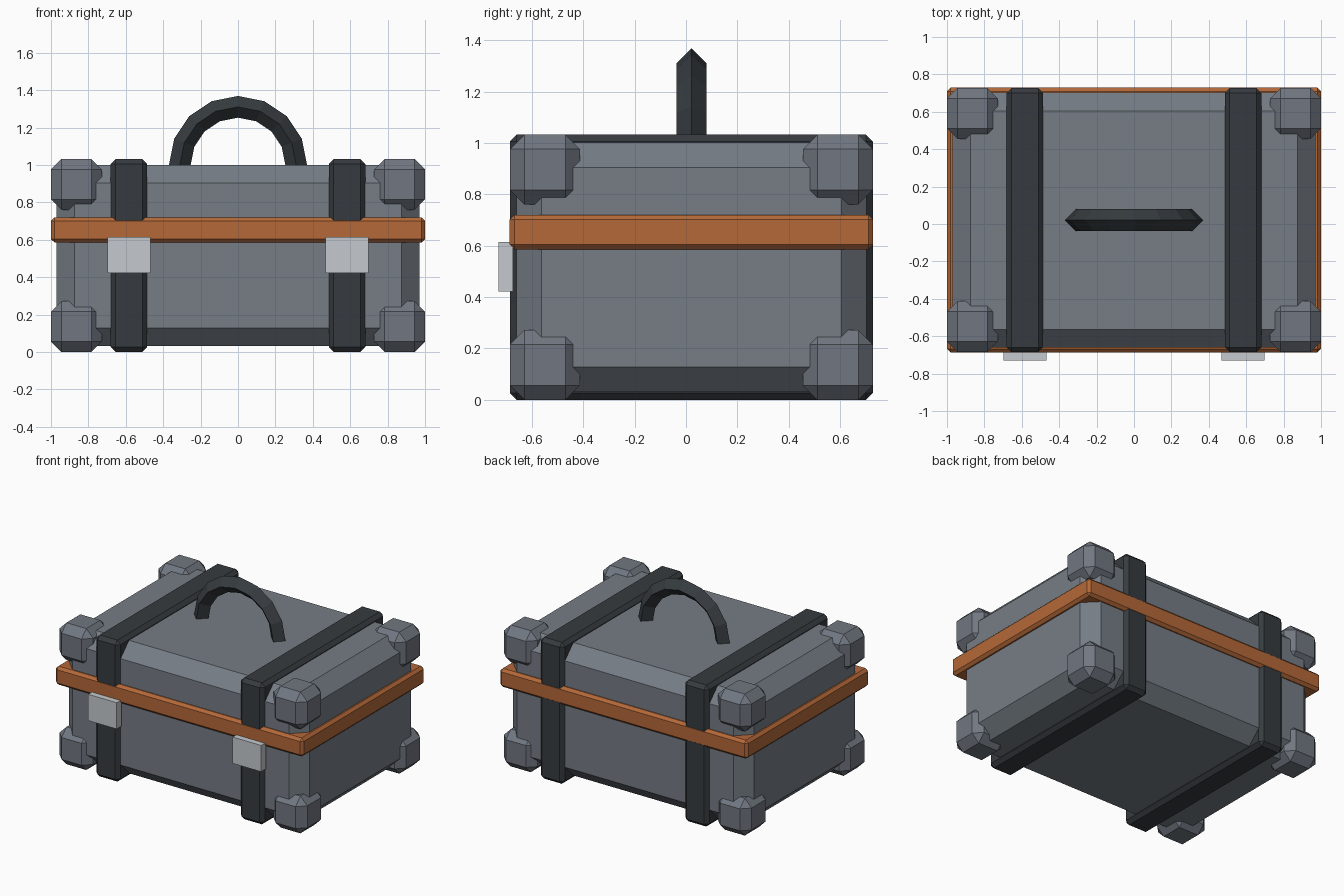
import bpy, bmesh, math
from mathutils import Vector

default = bpy.data.objects.get("Cube")
if default:
    bpy.data.objects.remove(default, do_unlink=True)


def material(name, r, g, b):
    m = bpy.data.materials.new(name)
    m.use_nodes = True
    m.diffuse_color = (r, g, b, 1)
    bsdf = next(n for n in m.node_tree.nodes if n.type == 'BSDF_PRINCIPLED')
    bsdf.inputs["Base Color"].default_value = (r, g, b, 1)
    return m


shell_grey = material("shell_grey", 0.18, 0.205, 0.235)
cap_grey = material("cap_grey", 0.165, 0.185, 0.22)
strap_black = material("strap_black", 0.037, 0.044, 0.05)
band_orange = material("band_orange", 0.46, 0.14, 0.04)
latch_silver = material("latch_silver", 0.56, 0.59, 0.62)

MID_Y = 0.021     # depth centre of the case
HALF_Y = 0.706    # half depth over straps and caps


def finish(name, bm, mat):
    bmesh.ops.recalc_face_normals(bm, faces=bm.faces)
    mesh = bpy.data.meshes.new(name)
    bm.to_mesh(mesh)
    bm.free()
    mesh.materials.append(mat)
    ob = bpy.data.objects.new(name, mesh)
    bpy.context.collection.objects.link(ob)
    return ob


def box(name, centre, size, mat, chamfer=0):
    """Box with every edge cut by one flat chamfer."""
    bm = bmesh.new()
    bmesh.ops.create_cube(bm, size=1)
    for v in bm.verts:
        v.co = Vector(centre) + Vector(a * b for a, b in zip(v.co, size))
    if chamfer:
        bmesh.ops.bevel(bm, geom=bm.edges[:], offset=chamfer, segments=1,
                        affect='EDGES', profile=0.5)
    return finish(name, bm, mat)


# Case shell and the band around its lid seam
box("case_shell", (0, MID_Y, 0.516), (1.942, 1.362, 0.97), shell_grey, 0.097)
box("lid_band", (0, MID_Y, 0.653), (2, 2 * HALF_Y + 0.003, 0.135), band_orange, 0.019)

for side, sx in (("left", 1), ("right", -1)):
    # Straps wrapped round the case, each with a latch plate in front
    box(f"{side}_strap", (sx * 0.583, MID_Y, 0.516), (0.195, 2 * HALF_Y, 1.032),
        strap_black, 0.026)
    box(f"{side}_latch", (sx * 0.583, -0.702, 0.518), (0.23, 0.056, 0.192), latch_silver)
    # Chamfered corner caps
    for depth, sy in (("front", -1), ("back", 1)):
        for level, z in (("lower", 0.136), ("upper", 0.896)):
            box(f"{level}_{depth}_{side}_corner_cap",
                (sx * 0.864, MID_Y + sy * (HALF_Y - 0.136), z),
                (0.272, 0.272, 0.272), cap_grey, 0.056)

# Arched handle: a diamond section swept over half a circle into the lid
bm = bmesh.new()
STEPS, RADIUS, THICK = 8, 0.311, 0.058
rings = []
for i in range(STEPS + 1):
    a = math.pi * i / STEPS
    ring = []
    for k in range(4):
        r = RADIUS + THICK * math.cos(k * math.pi / 2)
        y = MID_Y + THICK * math.sin(k * math.pi / 2)
        ring.append(bm.verts.new((r * math.cos(a), y, 1.0 + r * math.sin(a))))
    rings.append(ring)
for r0, r1 in zip(rings, rings[1:]):
    for k in range(4):
        n = (k + 1) % 4
        bm.faces.new((r0[k], r0[n], r1[n], r1[k]))
bm.faces.new(rings[0])
bm.faces.new(rings[-1])
finish("carry_handle", bm, strap_black)
